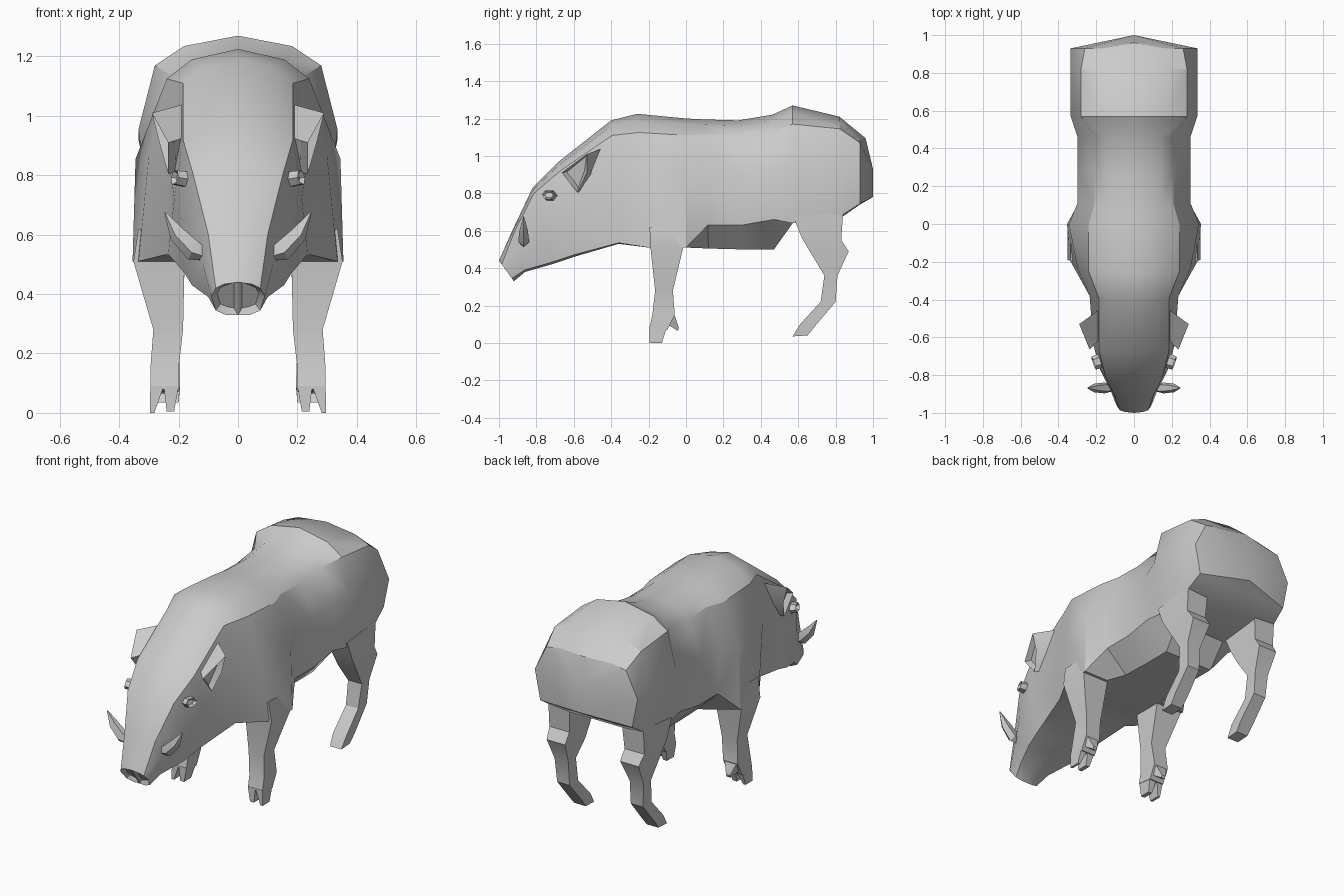
import bpy, bmesh, math
from mathutils import Vector

if "Cube" in bpy.data.objects:
    bpy.data.objects.remove(bpy.data.objects["Cube"])

hide = bpy.data.materials.new("grey_hide")
hide.diffuse_color = (0.6, 0.6, 0.6, 1)
hide.use_nodes = True
hide.node_tree.nodes["Principled BSDF"].inputs["Base Color"].default_value = hide.diffuse_color


def finish(name, bm, angle=30):
    """Turn a right-hand half into a mirrored, angle-smoothed object."""
    mesh = bpy.data.meshes.new(name)
    bm.to_mesh(mesh)
    bm.free()
    mesh.materials.append(hide)
    ob = bpy.data.objects.new(name, mesh)
    bpy.context.collection.objects.link(ob)
    bpy.ops.object.select_all(action='DESELECT')
    ob.select_set(True)
    bpy.context.view_layer.objects.active = ob
    bpy.ops.object.shade_smooth_by_angle(angle=math.radians(angle))
    mirror = ob.modifiers.new("mirror", 'MIRROR')
    mirror.merge_threshold = 0.0005
    return ob


def loft(rings, closed=True):
    """Skin rings of points; closed rings also get end caps."""
    bm = bmesh.new()
    rows = [[bm.verts.new(p) for p in r] for r in rings]
    n = len(rows[0])
    for a, b in zip(rows, rows[1:]):
        for i in range(n if closed else n - 1):
            j = (i + 1) % n
            bm.faces.new((a[i], a[j], b[j], b[i]))
    if closed:
        bm.faces.new(rows[0])
        bm.faces.new(rows[-1])
        bmesh.ops.recalc_face_normals(bm, faces=bm.faces)
    return bm, rows


def dent(bm, face, rim, depth):
    """Inset one face and push it inwards."""
    bmesh.ops.inset_individual(bm, faces=[face], thickness=rim, depth=-depth)


def limb(name, sections):
    """Box limb: (front y, z, back y, z, inner x, outer x) per section."""
    rings = [[(a, y0, z0), (b, y0, z0), (b, y1, z1), (a, y1, z1)]
             for y0, z0, y1, z1, a, b in sections]
    finish(name, loft(rings)[0])


# Body and head: top y, top z, low y, side z, belly z, back x, drop, side x, low x
body = [
    (-1.00, .440, -.92, .345, .33, .075, .02, .09, .075),
    (-.92, .62, -.86, .39, .38, .10, .02, .12, .10),
    (-.82, .83, -.72, .43, .42, .15, .03, .18, .155),
    (-.68, .97, -.60, .47, .46, .185, .05, .215, .18),
    (-.40, 1.19, -.36, .535, .53, .185, .08, .235, .235),
    (-.26, 1.225, -.20, .51, .51, .24, .10, .30, .335),
    (0, 1.20, 0, .51, .51, .24, .09, .345, .355),
    (.10, 1.195, .12, .63, .505, .21, .08, .30, .29),
    (.28, 1.19, .30, .63, .50, .21, .08, .30, .29),
    (.46, 1.22, .47, .66, .50, .215, .09, .30, .29),
    (.57, 1.27, .57, .64, .64, .28, .10, .335, .30),
    (.82, 1.21, .83, .68, .67, .28, .065, .335, .31),
    (.93, 1.095, .93, .745, .74, .26, .025, .335, .30),
]


def body_ring(yt, zt, yb, zb, zc, x2, drop, w, wb):
    pts = [(0, zt), (x2 * .65, zt - drop * .35), (x2, zt - drop),
           (w, zt * .5 + zb * .5), (wb, zb), (wb * .55, zc), (0, zc)]
    def y_at(z):
        return yb + (yt - yb) * min(1, max(0, (z - zc) / (zt - zc)))
    return [(x, y_at(z), z) for x, z in pts]


bm, rows = loft([body_ring(*r) for r in body], closed=False)
# Wedge-shaped rear
rear = rows[-1]
rear[0].co.y = .96
high, low = bm.verts.new((0, 1, .93)), bm.verts.new((0, 1, .78))
for i in range(6):
    bm.faces.new((rear[i], rear[i + 1], high if i < 3 else low))
bm.faces.new((rear[3], low, high))
# Snout disc with sunken nostril
snout = bm.faces.new(rows[0])
bmesh.ops.recalc_face_normals(bm, faces=bm.faces)
dent(bm, snout, .02, .02)
finish("body", bm)

# Legs
limb("front_leg", [
    (-.195, .62, -.01, .62, .18, .335), (-.19, .51, -.015, .51, .18, .352),
    (-.165, .28, -.07, .28, .185, .285), (-.18, .15, -.06, .15, .20, .295),
    (-.195, .08, -.10, .07, .20, .295)])
limb("front_inner_toe", [(-.195, .09, -.10, .09, .20, .25),
                         (-.195, .005, -.13, .005, .215, .24)])
limb("front_outer_toe", [(-.195, .09, -.10, .09, .25, .295),
                         (-.195, 0, -.13, 0, .282, .297)])
limb("front_dewclaw", [(-.10, .10, -.06, .145, .21, .285),
                       (-.045, .065, -.038, .08, .235, .26)])
limb("hind_leg", [
    (.575, .67, .84, .70, .17, .31), (.62, .56, .83, .55, .18, .31),
    (.68, .46, .87, .49, .18, .30), (.74, .36, .81, .36, .20, .29),
    (.72, .22, .80, .22, .20, .28), (.61, .10, .69, .09, .195, .28),
    (.57, .035, .65, .04, .20, .275)])

# Ear: skewed cup open to the front and side
ear_base = [(.18, -.45, 1.04), (.17, -.60, .93), (.18, -.55, .82), (.19, -.50, .90)]
ear_rim = [(.29, -.53, 1.01), (.235, -.665, .91), (.235, -.58, .805), (.265, -.53, .91)]
bm, rows = loft([ear_base, ear_rim])
dent(bm, next(f for f in bm.faces if set(f.verts) == set(rows[1])), .02, .03)
finish("ear", bm)

# Eye: hexagonal rim with a sunken centre
out = Vector((.93, -.33, .15)).normalized()
across = out.cross(Vector((0, 0, 1))).normalized()
up = across.cross(out)


def eye_ring(offset, size):
    mid = Vector((.195, -.73, .79)) + out * offset
    return [mid + across * math.cos(a) * size - up * math.sin(a) * size * .75
            for a in (k * math.pi / 3 for k in range(6))]


bm, rows = loft([eye_ring(-.03, .04), eye_ring(.02, .036)])
dent(bm, next(f for f in bm.faces if set(f.verts) == set(rows[1])), .012, .015)
finish("eye", bm)


# Tusk: curved, tapering five-sided horn
def tusk_ring(x, z, r, lean):
    return [(x + r * math.cos(a) * math.sin(lean), -.868 + .8 * r * math.sin(a),
             z - r * math.cos(a) * math.cos(lean))
            for a in (k * math.tau / 5 for k in range(5))]


finish("tusk", loft([tusk_ring(.10, .53, .02, .5), tusk_ring(.15, .55, .038, .5),
                     tusk_ring(.205, .605, .030, .8), tusk_ring(.245, .675, .003, 1)])[0])
